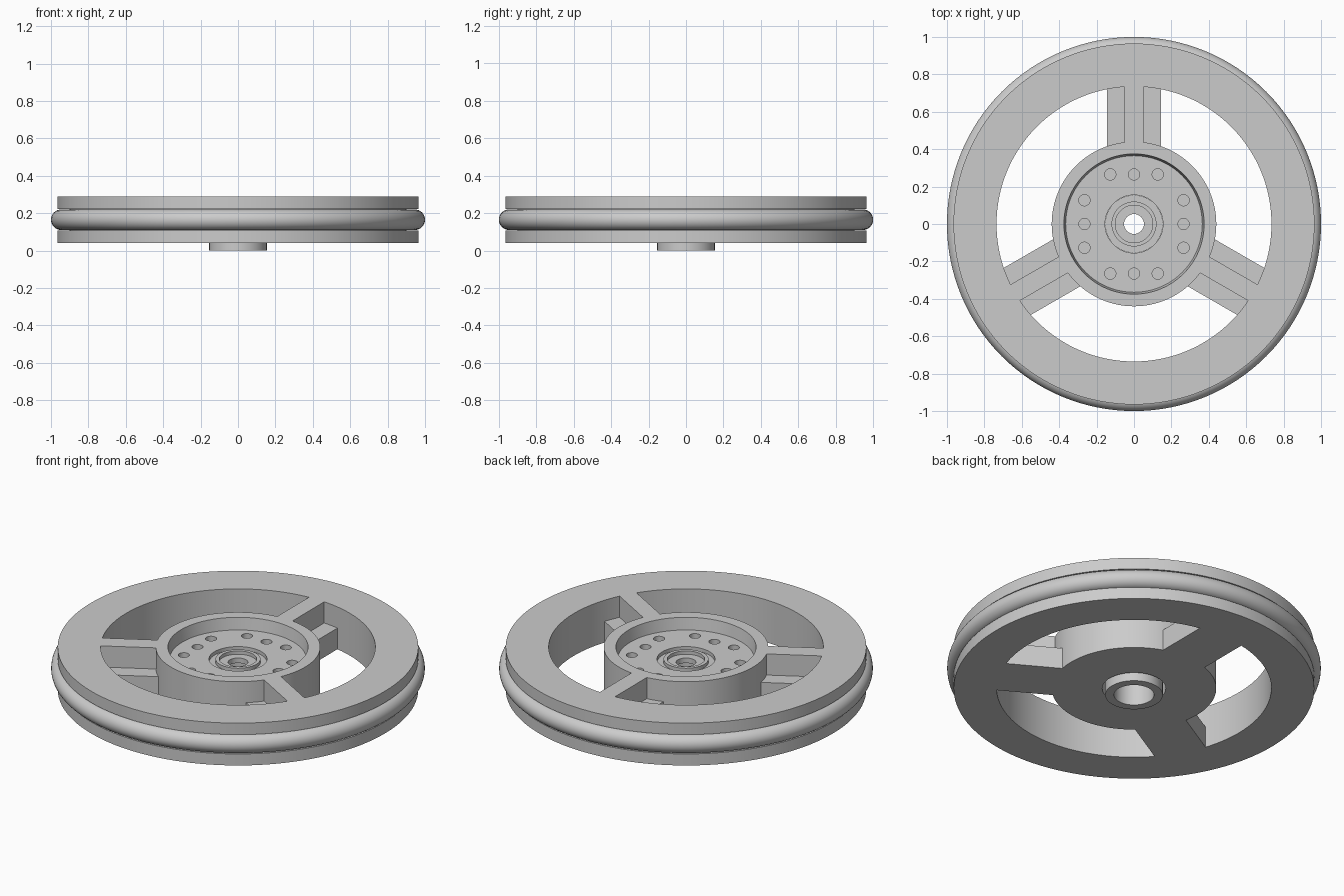
import bpy, bmesh, math
from mathutils import Matrix

if "Cube" in bpy.data.objects:
    bpy.data.objects.remove(bpy.data.objects["Cube"])

grey = bpy.data.materials.new("plain grey")
grey.diffuse_color = (0.6, 0.6, 0.6, 1)
grey.use_nodes = True
grey.node_tree.nodes["Principled BSDF"].inputs["Base Color"].default_value = grey.diffuse_color


def add_object(name, bm):
    bmesh.ops.recalc_face_normals(bm, faces=bm.faces)
    mesh = bpy.data.meshes.new(name)
    bm.to_mesh(mesh)
    bm.free()
    mesh.materials.append(grey)
    ob = bpy.data.objects.new(name, mesh)
    bpy.context.collection.objects.link(ob)
    return ob


def lathe(name, profile, seg=128):
    """Revolve a closed (radius, z) outline about the z axis."""
    bm = bmesh.new()
    rings = []
    for i in range(seg):
        a = 2 * math.pi * i / seg
        rings.append([bm.verts.new((r * math.cos(a), r * math.sin(a), z)) for r, z in profile])
    n = len(profile)
    for i in range(seg):
        p, q = rings[i], rings[(i + 1) % seg]
        for j in range(n):
            k = (j + 1) % n
            bm.faces.new((p[j], q[j], q[k], p[k]))
    return add_object(name, bm)


def combine(target, other, operation):
    mod = target.modifiers.new(operation, 'BOOLEAN')
    mod.operation = operation
    mod.solver = 'EXACT'
    mod.object = other
    bpy.context.view_layer.objects.active = target
    bpy.ops.object.modifier_apply(modifier=mod.name)
    bpy.data.objects.remove(other)


def smooth(ob):
    bpy.ops.object.select_all(action='DESELECT')
    ob.select_set(True)
    bpy.context.view_layer.objects.active = ob
    bpy.ops.object.shade_smooth_by_angle(angle=math.radians(30))


# Rim with a groove for the tyre
wheel = lathe("wheel_body", [(0.735, 0.04), (0.965, 0.04), (0.965, 0.108), (0.9, 0.108),
                             (0.9, 0.222), (0.965, 0.222), (0.965, 0.29), (0.735, 0.29)])

# Hub cup with recessed floor and bearing bore
hub = lathe("hub", [(0.17, 0.04), (0.44, 0.04), (0.44, 0.29), (0.375, 0.29), (0.365, 0.22),
                    (0.155, 0.22), (0.155, 0.15), (0.17, 0.15)])

# Blind screw holes, three on each side of the hub floor
bm = bmesh.new()
for side in range(4):
    turn = Matrix.Rotation(side * math.pi / 2, 4, 'Z')
    for x in (-0.127, 0, 0.127):
        bmesh.ops.create_cone(bm, cap_ends=True, segments=24, radius1=0.03, radius2=0.03,
                              depth=0.1, matrix=turn @ Matrix.Translation((x, 0.265, 0.22)))
combine(hub, add_object("hole_cutter", bm), 'DIFFERENCE')
combine(wheel, hub, 'UNION')

# Three spokes: a full-height rib on a wide half-height flange
section = [(-0.145, 0.04), (0.145, 0.04), (0.145, 0.165), (0.05, 0.165),
           (0.05, 0.29), (-0.05, 0.29), (-0.05, 0.165), (-0.145, 0.165)]
for i in range(3):
    bm = bmesh.new()
    face = bm.faces.new([bm.verts.new((x, 0.4, z)) for x, z in section])
    ext = bmesh.ops.extrude_face_region(bm, geom=[face], use_keep_orig=True)
    moved = [v for v in ext["geom"] if isinstance(v, bmesh.types.BMVert)]
    bmesh.ops.translate(bm, verts=moved, vec=(0, 0.38, 0))
    bmesh.ops.rotate(bm, verts=bm.verts, matrix=Matrix.Rotation(i * 2 * math.pi / 3, 3, 'Z'))
    combine(wheel, add_object("spoke", bm), 'UNION')
smooth(wheel)

# Bearing sleeve sticking out below, with a raised ring on top
smooth(lathe("bearing", [(0.107, 0), (0.154, 0), (0.154, 0.2), (0.12, 0.2), (0.12, 0.22),
                         (0.1, 0.22), (0.1, 0.2), (0.053, 0.2), (0.053, 0.17), (0.107, 0.17)]))

# Round tyre ring seated in the groove
tyre = [(0.945 + 0.055 * math.cos(math.tau * k / 32), 0.165 + 0.055 * math.sin(math.tau * k / 32))
        for k in range(32)]
smooth(lathe("tyre_ring", tyre))
